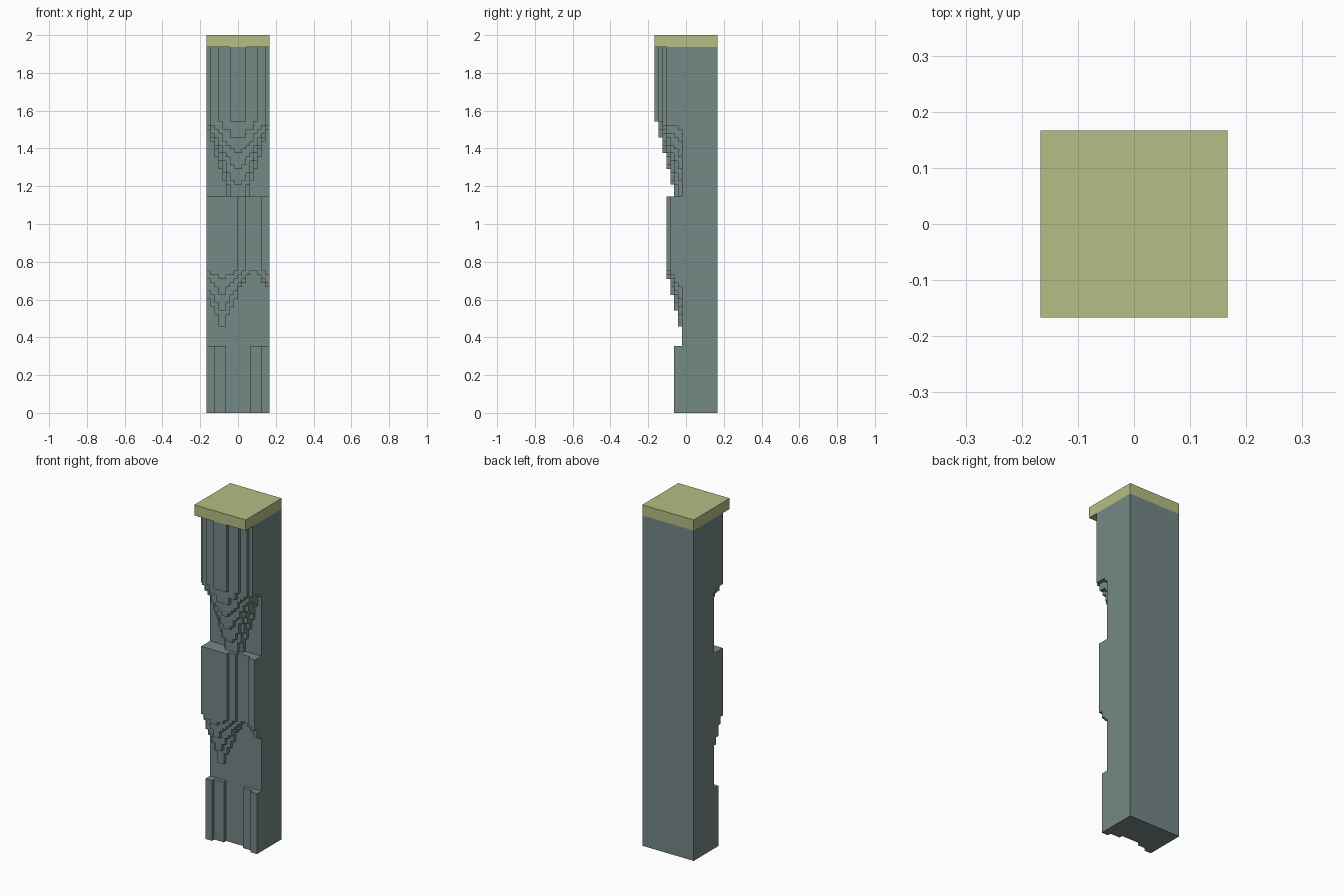
import bpy, bmesh
from itertools import groupby

cube = bpy.data.objects.get("Cube")
if cube:
    bpy.data.objects.remove(cube)

U = 2 / 96            # one carving block
COLS, BASE = 16, 7    # blocks across, block row of the recessed front


def material(name, rgb):
    m = bpy.data.materials.new(name)
    m.use_nodes = True
    m.diffuse_color = (*rgb, 1)
    m.node_tree.nodes["Principled BSDF"].inputs["Base Color"].default_value = (*rgb, 1)
    return m


stone = material("grey green stone", (0.178, 0.246, 0.235))
cream = material("pale olive cap", (0.462, 0.515, 0.227))


def add_box(bm, x, y, z):
    """Box from (low, high) pairs given in blocks."""
    vs = [bm.verts.new(((i - 8) * U, (j - 8) * U, k * U)) for i in x for j in y for k in z]
    for f in ((0, 1, 3, 2), (4, 6, 7, 5), (0, 4, 5, 1),
              (2, 3, 7, 6), (0, 2, 6, 4), (1, 5, 7, 3)):
        bm.faces.new([vs[n] for n in f])


def build(name, boxes, mat):
    bm = bmesh.new()
    for b in boxes:
        add_box(bm, *b)
    bmesh.ops.recalc_face_normals(bm, faces=bm.faces)
    me = bpy.data.meshes.new(name)
    bm.to_mesh(me)
    bm.free()
    me.materials.append(mat)
    ob = bpy.data.objects.new(name, me)
    bpy.context.collection.objects.link(ob)


def relief(centre, depths, hem, top, extra=None, power=1.0):
    """Folded layers; depths run outward from the centre and repeat each width.
    The hem hangs lower at the centre and for deeper layers."""
    def offset(c):
        d = abs(c + 0.5 - centre)
        return int(min(d, COLS - d))

    boxes = []
    for level in range(1, max(depths) + 1):
        reach = max(i for i, d in enumerate(depths) if d >= level)

        def bottom(c):
            i = offset(c)
            if depths[i] < level:
                return None
            if extra is None:
                return hem
            drop = extra + 4 * (max(depths) - level)
            t = max(i - 0.5, 0) / reach if power == 1 else i / (reach + 0.5)
            return hem - round(drop * max(0, 1 - t) ** power)

        # neighbouring columns with the same hem become one box
        for z, run in groupby(range(COLS), key=bottom):
            run = list(run)
            if z is not None:
                boxes.append(((run[0], run[-1] + 1),
                              (BASE - level, BASE - level + 1), (z, top)))
    return boxes


# square shaft with recessed front, and the cap slab
build("shaft", [((0, COLS), (BASE, 16), (0, 93))], stone)
build("cap", [((0, COLS), (0, 16), (93, 96))], cream)

# three tiers of carved folds
build("upper_folds", relief(8, [7, 7, 6, 6, 6, 5, 5, 4], 74, 93, 0), stone)
build("middle_folds", relief(4, [4, 4, 4, 4, 3, 3, 2, 2], 36, 55, 2, 1.5), stone)
build("lower_folds", relief(0, [2, 2, 1, 1, 1, 0, 0, 0], 0, 17), stone)
